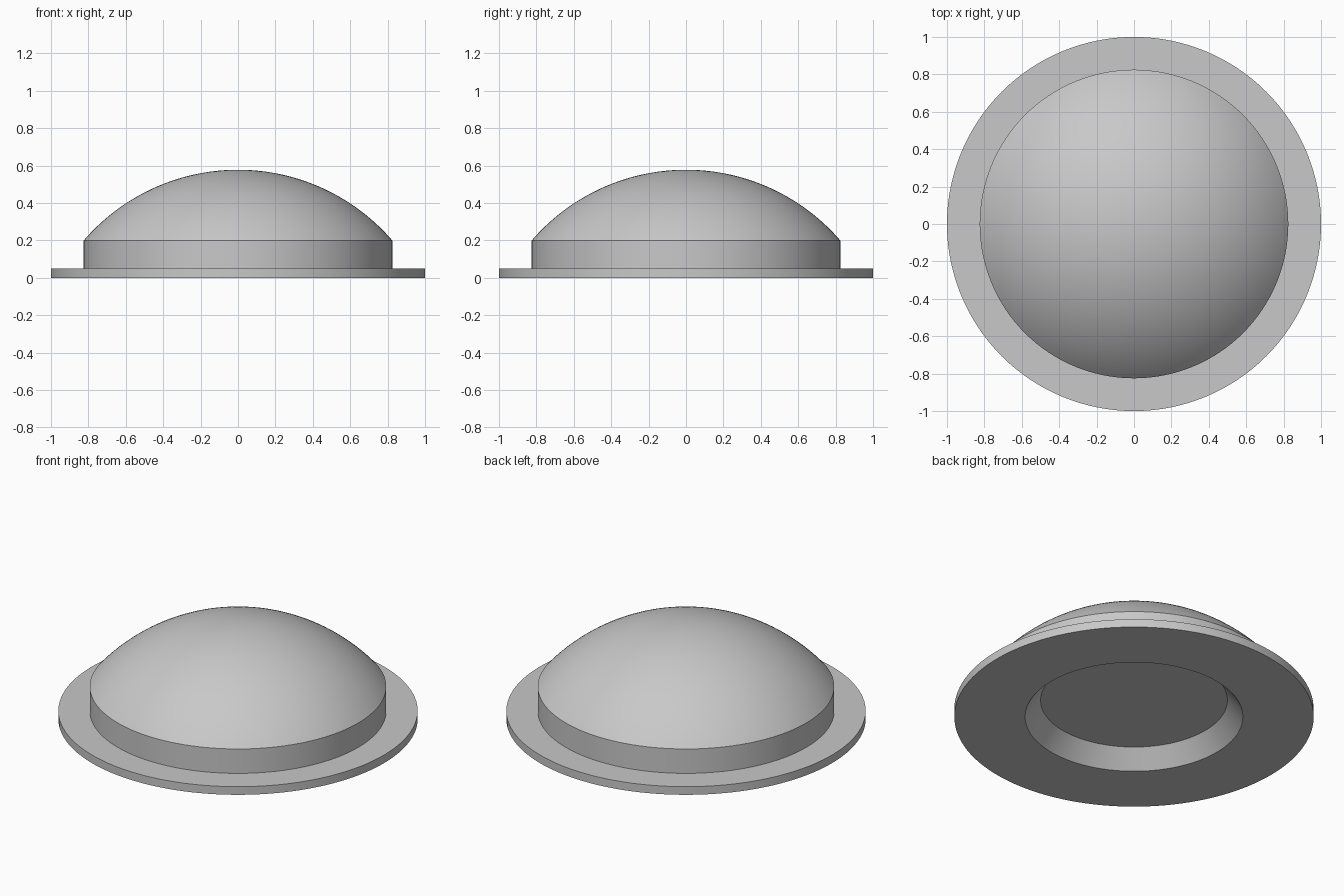
import bpy
import bmesh
import math

if "Cube" in bpy.data.objects:
    bpy.data.objects.remove(bpy.data.objects["Cube"], do_unlink=True)

# Single grey material
grey = bpy.data.materials.new("plain grey")
grey.use_nodes = True
colour = (0.58, 0.58, 0.58, 1)
grey.diffuse_color = colour
grey.node_tree.nodes["Principled BSDF"].inputs["Base Color"].default_value = colour

SEGMENTS = 128
BAND_RADIUS, BAND_TOP, PEAK = 0.825, 0.2, 0.578


def dome_arc(steps):
    """Spherical cap profile from the rim of the band up to the peak."""
    rise = PEAK - BAND_TOP
    radius = (BAND_RADIUS ** 2 + rise ** 2) / (2 * rise)
    sweep = math.asin(BAND_RADIUS / radius)
    angles = [sweep * (1 - i / steps) for i in range(steps + 1)]
    return [(radius * math.sin(a), PEAK - radius + radius * math.cos(a)) for a in angles]


def lathe(name, profile):
    """Spin a radius/height profile around the z axis into a smooth solid."""
    bm = bmesh.new()
    verts = [bm.verts.new((r, 0, z)) for r, z in profile]
    edges = [bm.edges.new(pair) for pair in zip(verts, verts[1:])]
    bmesh.ops.spin(bm, geom=verts + edges, cent=(0, 0, 0), axis=(0, 0, 1),
                   angle=math.tau, steps=SEGMENTS, use_duplicate=False)
    bmesh.ops.remove_doubles(bm, verts=bm.verts, dist=0.0001)
    bmesh.ops.recalc_face_normals(bm, faces=bm.faces)
    mesh = bpy.data.meshes.new(name)
    bm.to_mesh(mesh)
    bm.free()
    mesh.materials.append(grey)
    obj = bpy.data.objects.new(name, mesh)
    bpy.context.collection.objects.link(obj)
    bpy.ops.object.select_all(action="DESELECT")
    obj.select_set(True)
    bpy.context.view_layer.objects.active = obj
    bpy.ops.object.shade_smooth_by_angle(angle=math.radians(25))
    return obj


# Tapered recess underneath, flange, upright band and dome in one profile
recess = [(0, 0.106), (0.52, 0.106), (0.606, 0)]
flange = [(1, 0), (1, 0.05), (BAND_RADIUS, 0.05)]
lathe("domed_cap", recess + flange + dome_arc(32))
